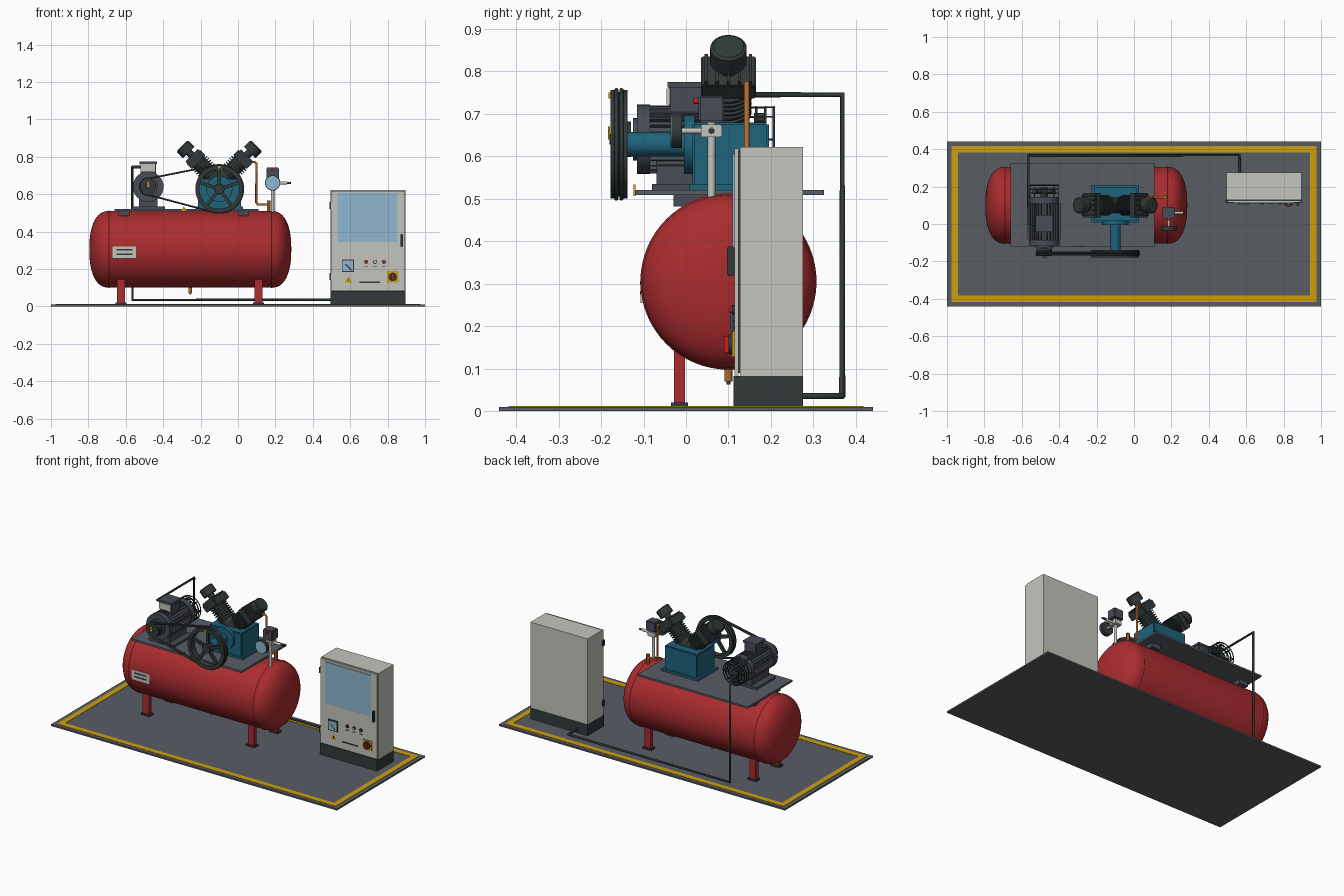
import bpy, bmesh, math
from math import sin, cos, pi
from mathutils import Vector, Matrix

cube = bpy.data.objects.get("Cube")
if cube:
    bpy.data.objects.remove(cube, do_unlink=True)


def material(name, r, g, b):
    m = bpy.data.materials.new(name)
    m.use_nodes = True
    m.diffuse_color = (r, g, b, 1)
    m.node_tree.nodes["Principled BSDF"].inputs["Base Color"].default_value = (r, g, b, 1)
    return m


RED = material("tank red", .40, .025, .028)
FLOOR = material("floor grey", .098, .109, .127)
DARK = material("dark iron", .032, .042, .042)
TEAL = material("pump teal", .013, .125, .20)
LIGHT = material("cabinet grey", .56, .56, .51)
YELLOW = material("safety yellow", .61, .35, .004)
GLASS = material("pale blue glass", .28, .48, .64)
COPPER = material("copper", .45, .14, .026)
STEEL = material("motor grey", .065, .072, .093)
SIGNAL = material("signal red", .60, .012, .016)
made = []


def finish(name, bm, mat):
    me = bpy.data.meshes.new(name)
    bmesh.ops.recalc_face_normals(bm, faces=bm.faces)
    bm.to_mesh(me)
    bm.free()
    me.materials.append(mat)
    ob = bpy.data.objects.new(name, me)
    bpy.context.collection.objects.link(ob)
    made.append(ob)
    return ob


def box(name, mat, x, y, z, bevel=0, turn=None):
    """Box from (min, max) pairs, optionally turned by a matrix."""
    bm = bmesh.new()
    size = [b - a for a, b in (x, y, z)]
    mid = Vector([(a + b) / 2 for a, b in (x, y, z)])
    m = Matrix.Translation(mid) @ Matrix.Diagonal((*size, 1))
    bmesh.ops.create_cube(bm, size=1, matrix=(turn @ m) if turn else m)
    if bevel:
        bmesh.ops.bevel(bm, geom=bm.edges[:], offset=bevel, segments=2, affect='EDGES')
    return finish(name, bm, mat)


def rod(name, mat, a, b, r, r2=None, sides=32):
    """Cylinder or cone between two points."""
    a, b = Vector(a), Vector(b)
    d = b - a
    m = Matrix.Translation((a + b) / 2) @ d.to_track_quat('Z', 'Y').to_matrix().to_4x4()
    bm = bmesh.new()
    bmesh.ops.create_cone(bm, cap_ends=True, segments=sides, radius1=r,
                          radius2=r if r2 is None else r2, depth=d.length, matrix=m)
    return finish(name, bm, mat)


def lathe(name, mat, profile, centre, axis, steps=48, closed=False):
    """Spin (along, radius) points about an axis through centre."""
    turn = Vector(axis).to_track_quat('Z', 'Y').to_matrix().to_4x4()
    bm = bmesh.new()
    vs = [bm.verts.new((r, 0, t)) for t, r in profile]
    pairs = list(zip(vs, vs[1:])) + ([(vs[-1], vs[0])] if closed else [])
    es = [bm.edges.new(p) for p in pairs]
    bmesh.ops.spin(bm, geom=vs + es, cent=(0, 0, 0), axis=(0, 0, 1), angle=2 * pi, steps=steps)
    bmesh.ops.remove_doubles(bm, verts=bm.verts, dist=1e-5)
    bmesh.ops.transform(bm, matrix=Matrix.Translation(centre) @ turn, verts=bm.verts)
    return finish(name, bm, mat)


def pipe(name, mat, points, r, cyclic=False):
    cu = bpy.data.curves.new(name, 'CURVE')
    cu.dimensions = '3D'
    cu.bevel_depth, cu.bevel_resolution, cu.use_fill_caps = r, 3, True
    sp = cu.splines.new('POLY')
    sp.points.add(len(points) - 1)
    for p, q in zip(sp.points, points):
        p.co = (*q, 1)
    sp.use_cyclic_u = cyclic
    cu.materials.append(mat)
    ob = bpy.data.objects.new(name, cu)
    bpy.context.collection.objects.link(ob)
    return ob


def circle(cx, y, cz, r, n=32):
    return [(cx + r * cos(2 * pi * i / n), y, cz + r * sin(2 * pi * i / n)) for i in range(n)]


# Floor mat and yellow border
box("floor_mat", FLOOR, (-1, 1), (-.44, .44), (0, .01))
for s in (-1, 1):
    box("border_long", YELLOW, (-.975, .975), sorted((s * .383, s * .418)), (.009, .012))
    box("border_short", YELLOW, sorted((s * .94, s * .975)), (-.418, .418), (.009, .0118))

# Tank with domed ends, seams and legs
R, TZ, TY = .205, .305, .1
arc = [(.105 * sin(a) ** .85, R * cos(a) ** .85) for a in [i * pi / 24 for i in range(12)]]
arc.append((.105, 0))
prof = [(-.69 - t, r) for t, r in reversed(arc)] + [(.18 + t, r) for t, r in arc]
lathe("tank", RED, prof, (0, TY, TZ), (1, 0, 0), 64)
for x in (-.69, .18):
    lathe("tank_seam", RED, [(-.004, R), (0, R + .0025), (.004, R)], (x, TY, TZ), (1, 0, 0), 64)
for x in (-.625, .11):
    for y in (-.015, .215):
        box("tank_leg", RED, (x - .022, x + .022), (y - .013, y + .013), (.015, .17))
        box("leg_foot", DARK, (x - .03, x + .03), (y - .02, y + .02), (.01, .02))
rod("drain_valve", COPPER, (-.255, TY, .07), (-.255, TY, .11), .009)
rod("drain_tip", DARK, (-.255, TY, .063), (-.255, TY, .072), .005)
box("tank_nameplate", LIGHT, (-.67, -.545), (-.107, -.098), (.255, .32))
for z in (.275, .298):
    box("nameplate_bar", DARK, (-.65, -.565), (-.1085, -.106), (z, z + .008))

# Mounting plate on saddles
box("mounting_plate", FLOOR, (-.66, .11), (-.12, .325), (.509, .521))
for x in (-.61, .03):
    box("plate_saddle", STEEL, (x - .03, x + .03), (-.03, .23), (.482, .51))

# Electric motor with lengthwise cooling fins
MX, MZ = -.48, .64
rod("motor_body", STEEL, (MX, -.09, MZ), (MX, .14, MZ), .068)
for y0, y1, r in ((-.115, -.085, .082), (-.125, -.115, .05), (.11, .145, .08)):
    rod("motor_end_bell", STEEL, (MX, y0, MZ), (MX, y1, MZ), r)
for i in range(28):
    turn = Matrix.Translation((MX, 0, MZ)) @ Matrix.Rotation(2 * pi * i / 28, 4, 'Y')
    box("motor_fin", STEEL, (.06, .08), (-.088, .115), (-.002, .002), turn=turn)
box("motor_foot", STEEL, (MX - .09, MX + .09), (-.08, .11), (.521, .535))
box("motor_pedestal", STEEL, (MX - .05, MX + .05), (-.07, .1), (.53, .59))
box("terminal_box", STEEL, (MX - .042, MX + .042), (-.04, .045), (.70, .768), .004)
box("terminal_lid", STEEL, (MX - .047, MX + .047), (-.044, .049), (.762, .775))
box("terminal_label", LIGHT, (MX - .04, MX + .04), (-.046, -.039), (.722, .76))
rod("motor_shaft", STEEL, (MX, -.18, MZ), (MX, -.11, MZ), .012)

# Fan with open wire guard
rod("fan_hub", DARK, (MX, .14, MZ), (MX, .195, MZ), .02)
for y, r in ((.165, .075), (.187, .075), (.207, .075), (.207, .055), (.207, .035)):
    pipe("fan_guard_ring", DARK, circle(MX, y, MZ, r), .003, True)
for i in range(8):
    c, s = cos(i * pi / 4), sin(i * pi / 4)
    pipe("fan_guard_wire", DARK, [(MX + c * .075, .14, MZ + s * .075),
         (MX + c * .075, .207, MZ + s * .075), (MX + c * .02, .207, MZ + s * .02)], .0025)
    turn = Matrix.Translation((MX, .175, MZ)) @ Matrix.Rotation(i * pi / 4, 4, 'Y')
    box("fan_blade", DARK, (.015, .062), (-.015, .015), (-.002, .002), turn=turn)

# Flywheel, motor pulley and belts
FX, FZ, FR, PR = -.10, .628, .128, .042
lathe("flywheel_rim", DARK, [(-.02, .106), (-.02, FR), (-.008, FR), (-.005, FR - .005), (.005, FR - .005),
      (.008, FR), (.02, FR), (.02, .106)], (FX, -.158, FZ), (0, 1, 0), 64, True)
rod("flywheel_hub", DARK, (FX, -.178, FZ), (FX, -.135, FZ), .027)
for i in range(5):
    turn = Matrix.Translation((FX, -.158, FZ)) @ Matrix.Rotation(2 * pi * i / 5 - pi / 2, 4, 'Y')
    box("flywheel_spoke", DARK, (.02, .11), (-.008, .008), (-.009, .009), turn=turn)
box("flywheel_mark", YELLOW, (FX - .007, FX + .007), (-.182, -.177), (.736, .75))
lathe("motor_pulley", DARK, [(-.02, 0), (-.02, PR), (-.006, PR), (0, PR - .006), (.006, PR),
      (.02, PR), (.02, 0)], (MX, -.15, MZ), (0, 1, 0))
box("pulley_mark", YELLOW, (MX - .006, MX + .006), (-.184, -.179), (MZ, MZ + .03))
phi = math.acos((PR - FR) / (FX - MX))
for y in (-.152, -.164):
    pts = []
    for cx, cz, r, a0, a1 in ((MX, MZ, PR, phi, 2 * pi - phi), (FX, FZ, FR, -phi, phi)):
        for i in range(25):
            a = a0 + (a1 - a0) * i / 24
            pts.append((cx + r * cos(a), y, cz + r * sin(a)))
    pipe("drive_belt", DARK, pts, .005, True)
rod("belt_warning_sign", YELLOW, (-.29, -.124, .516), (-.29, -.119, .516), .018, sides=3)

# Crankcase and V-twin cylinders
box("crankcase", TEAL, (-.215, .015), (.015, .195), (.53, .68), .005)
box("crankcase_base", TEAL, (-.228, .028), (.008, .208), (.521, .535))
rod("bearing_housing", TEAL, (FX, -.14, FZ), (FX, .02, FZ), .029)
rod("bearing_cover", TEAL, (FX, -.005, FZ), (FX, .02, FZ), .07)
for s in (-1, 1):
    d = Vector((s, 0, 1)).normalized()
    base = Vector((FX, TY, .66))
    at = lambda t: base + d * t
    turn = Matrix.Translation(base) @ Matrix.Rotation(s * pi / 4, 4, 'Y')
    rod("cylinder_barrel", DARK, base, at(.16), .042)
    for i in range(7):
        t = .06 + i * .014
        rod("cylinder_fin", DARK, at(t), at(t + .006), .054)
    box("cylinder_head", DARK, (-.052, .052), (-.065, .065), (.155, .2), .004, turn)
    for i in range(5):
        y = -.052 + i * .026
        box("head_rib", DARK, (-.046, .046), (y - .004, y + .004), (.198, .21), turn=turn)
    rod("filter_neck", DARK, at(.195), at(.235), .02)
    rod("air_filter", DARK, at(.23), at(.276), .043)
    rod("filter_lid", DARK, at(.276), at(.281), .043, .036)

# Copper delivery line and check valve
pipe("delivery_pipe", COPPER, [(.05, .143, .772), (.09, .143, .772), (.098, .143, .764),
     (.098, .143, .555), (.106, .143, .545), (.165, .143, .545)], .0065)
rod("check_valve", COPPER, (.165, .143, .49), (.165, .143, .565), .011, sides=6)

# Pressure switch, manifold and gauge
GX, GY = .185, .06
rod("manifold_post", LIGHT, (GX, GY, .49), (GX, GY, .65), .009)
box("manifold_block", LIGHT, (GX - .025, GX + .025), (GY - .025, GY + .025), (.645, .675), .002)
box("pressure_switch", STEEL, (GX - .033, GX + .033), (GY - .03, GY + .03), (.68, .742), .004)
rod("switch_stem", LIGHT, (GX, GY, .67), (GX, GY, .685), .01)
rod("switch_button", SIGNAL, (GX, GY - .042, .73), (GX, GY - .028, .73), .007)
rod("gauge_tube", LIGHT, (GX, -.012, .66), (GX, GY, .66), .007)
rod("gauge_case", DARK, (GX, -.034, .66), (GX, -.01, .66), .041)
rod("gauge_face", GLASS, (GX, -.036, .66), (GX, -.033, .66), .037)
rod("outlet_valve", LIGHT, (GX, GY, .66), (.262, GY, .66), .008)
rod("outlet_tip", DARK, (.255, GY, .66), (.283, GY, .66), .006)

# Control cabinet
box("cabinet_plinth", DARK, (.495, .895), (.112, .275), (.01, .082))
box("cabinet_body", LIGHT, (.495, .895), (.127, .275), (.08, .622))
box("cabinet_door", LIGHT, (.497, .893), (.114, .124), (.084, .618))
box("door_seal", DARK, (.505, .885), (.12, .13), (.09, .612))
box("door_window", GLASS, (.533, .852), (.11, .116), (.343, .605))
for z in (.16, .54):
    box("door_hinge", DARK, (.488, .498), (.114, .13), (z - .018, z + .018))
box("door_handle", DARK, (.869, .881), (.096, .115), (.318, .388), .003)
box("meter_frame", DARK, (.555, .62), (.107, .115), (.183, .25))
box("meter_face", GLASS, (.56, .615), (.105, .108), (.188, .245))
pipe("meter_needle", DARK, [(.605, .105, .195), (.575, .105, .225)], .0015)
for x, mat in ((.685, SIGNAL), (.733, LIGHT), (.78, SIGNAL)):
    rod("lamp_bezel", DARK, (x, .108, .238), (x, .115, .238), .011)
    rod("lamp_lens", mat, (x, .103, .238), (x, .109, .238), .007)
    box("lamp_label", DARK, (x - .01, x + .01), (.112, .115), (.21, .214))
bm = bmesh.new()
tri = [bm.verts.new((.59 + .022 * sin(a), .112, .14 + .022 * cos(a))) for a in (0, 2 * pi / 3, 4 * pi / 3)]
bm.faces.new(tri)
finish("warning_triangle", bm, YELLOW)
box("warning_mark", DARK, (.5885, .5915), (.11, .1125), (.134, .15))
box("label_strip", DARK, (.65, .76), (.112, .115), (.126, .134))
box("isolator_plate", YELLOW, (.797, .858), (.108, .115), (.127, .188))
rod("isolator_dial", DARK, (.8275, .1, .1575), (.8275, .11, .1575), .023)
box("isolator_handle", SIGNAL, (.822, .833), (.09, .102), (.138, .177))

# Cable conduit from cabinet to motor
pipe("conduit", DARK, [(.565, .27, .035), (.565, .368, .035), (-.565, .368, .035),
     (-.565, .368, .745), (-.565, 0, .745), (-.52, 0, .745)], .0075)

# Keep edges crisp, curves smooth
bpy.ops.object.select_all(action='DESELECT')
for ob in made:
    ob.select_set(True)
bpy.context.view_layer.objects.active = made[0]
bpy.ops.object.shade_smooth_by_angle(angle=math.radians(35))
